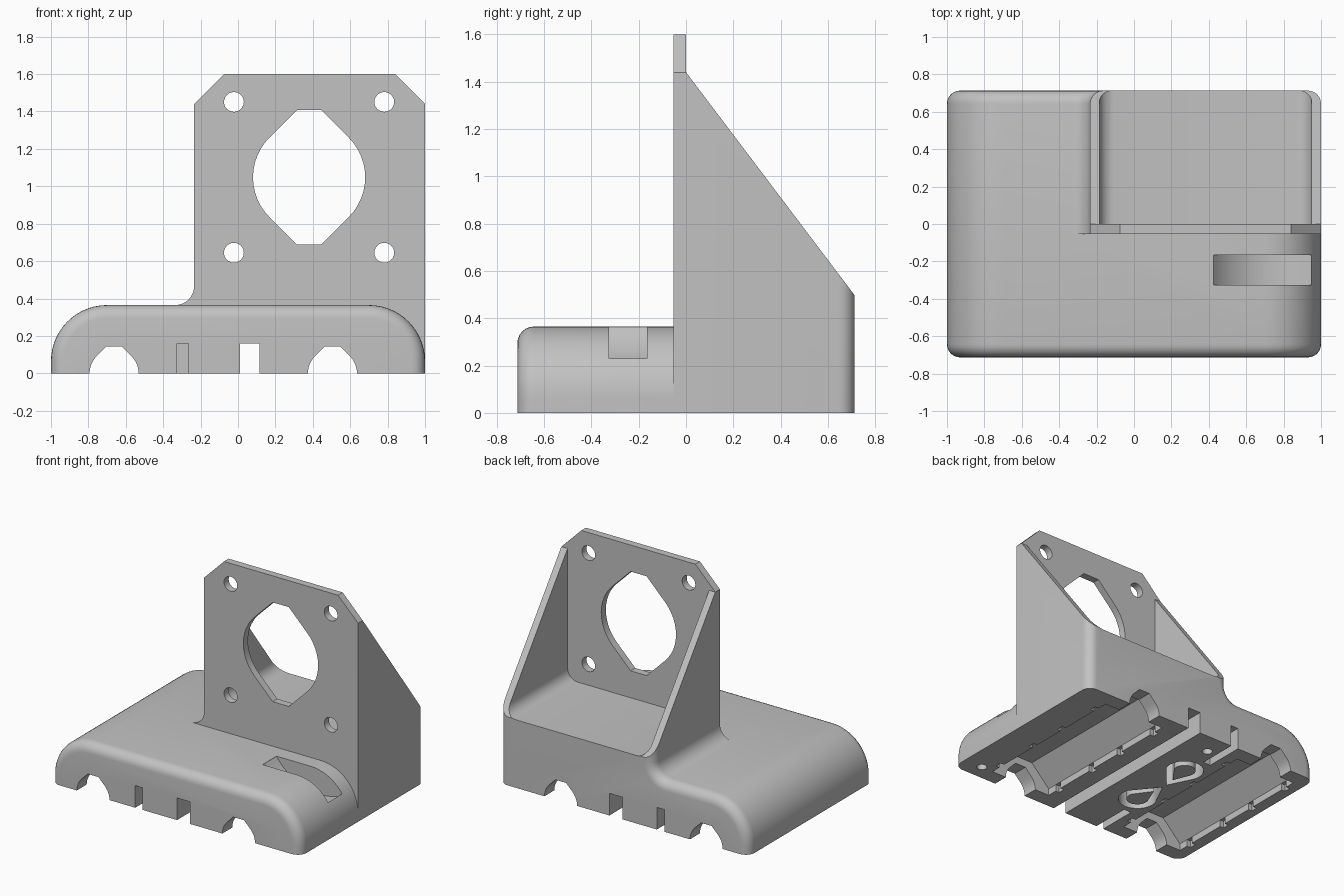
import bpy, bmesh
from math import sin, cos, radians

cube = bpy.data.objects.get("Cube")
if cube:
    bpy.data.objects.remove(cube)

grey = bpy.data.materials.new("light_grey_plastic")
grey.use_nodes = True
colour = (0.54, 0.54, 0.54, 1)
grey.diffuse_color = colour
grey.node_tree.nodes["Principled BSDF"].inputs["Base Color"].default_value = colour


def arc(cx, cz, r, start, end, n=10):
    angles = [radians(start + (end - start) * i / n) for i in range(n + 1)]
    return [(cx + r * cos(a), cz + r * sin(a)) for a in angles]


def prism(name, pts, lo, hi, axis="y", bevel_at=None, bevel=0.07):
    """Extrude a 2D outline along an axis, optionally rounding one end."""
    place = {"x": lambda u, v, w: (w, u, v),
             "y": lambda u, v, w: (u, w, v),
             "z": lambda u, v, w: (u, v, w)}[axis]
    bm = bmesh.new()
    a = [bm.verts.new(place(u, v, lo)) for u, v in pts]
    b = [bm.verts.new(place(u, v, hi)) for u, v in pts]
    bm.faces.new(a)
    bm.faces.new(b[::-1])
    n = len(pts)
    for i in range(n):
        j = (i + 1) % n
        bm.faces.new((a[j], a[i], b[i], b[j]))
    bmesh.ops.recalc_face_normals(bm, faces=bm.faces)
    if bevel_at is not None:
        rim = [e for e in bm.edges
               if all(abs(v.co.y - bevel_at) < 1e-5 for v in e.verts)
               and any(v.co.z > 1e-4 for v in e.verts)]
        bmesh.ops.bevel(bm, geom=rim, offset=bevel, segments=6, profile=0.5,
                        affect="EDGES", clamp_overlap=False)
    mesh = bpy.data.meshes.new(name)
    bm.to_mesh(mesh)
    bm.free()
    mesh.materials.append(grey)
    obj = bpy.data.objects.new(name, mesh)
    bpy.context.collection.objects.link(obj)
    return obj


def boolean(target, tool, mode="DIFFERENCE"):
    mod = target.modifiers.new("boolean", "BOOLEAN")
    mod.operation, mod.solver, mod.object = mode, "EXACT", tool
    bpy.context.view_layer.objects.active = target
    bpy.ops.object.modifier_apply(modifier=mod.name)
    bpy.data.objects.remove(tool)


def cut(pts, lo, hi, axis="y"):
    boolean(body, prism("cutter", pts, lo, hi, axis))


def rect(u0, u1, v0, v1):
    return [(u0, v0), (u1, v0), (u1, v1), (u0, v1)]


def rod_channel(cx, r, top):
    """Open-bottomed round channel with 45 degree shoulders and a flat roof."""
    flat = r * 2 ** 0.5 - top
    return ([(cx + r, -0.1)] + arc(cx, 0, r, 0, 45, 6)
            + [(cx + flat, top), (cx - flat, top)]
            + arc(cx, 0, r, 135, 180, 6) + [(cx - r, -0.1)])


def bearing_pocket(cx, half, top, flat):
    """Trapezoid channel with short upright lips and 45 degree sides."""
    lip = top - (half - flat)
    return [(cx + half, -0.1), (cx + half, lip), (cx + flat, top),
            (cx - flat, top), (cx - half, lip), (cx - half, -0.1)]


def teardrop(cx, cy, r, tip_x, tip_y):
    side = 1 if tip_y > cy else -1
    return arc(cx, cy, r, 20 * side, -200 * side, 20) + [(tip_x, tip_y)]


# Rear body: base outline with the motor tower rising from it
TOP, W, END = 0.365, -0.235, 0.713
rear = ([(-1, 0)] + arc(-0.7, 0.065, 0.3, 180, 90, 14)
        + arc(W - 0.1, TOP + 0.1, 0.1, -90, 0, 8)
        + [(W, 1.44), (-0.075, 1.6), (0.84, 1.6), (1, 1.44), (1, 0)])
body = prism("motor_carriage", rear, -0.053, END, bevel_at=END)

# Sloped tower sides and filleted interior
cut([(0, 1.44), (END, 0.497), (0.9, 0.25), (0.9, 2), (0, 2)], -0.24, 1.2, "x")
cut([(-0.185, 2)] + arc(-0.105, 0.573, 0.08, 180, 270, 6)
    + arc(0.87, 0.573, 0.08, 270, 360, 6) + [(0.95, 2)], 0, 1)

# Front half of the base, rounded along its front edge
front = ([(-1, 0)] + arc(-0.7, 0.065, 0.3, 180, 90, 14)
         + arc(0.7, 0.065, 0.3, 90, 0, 14) + [(1, 0)])
boolean(body, prism("base_front", front, -END, -0.02, bevel_at=-END), "UNION")

# Motor opening and its four bolt holes
MX, MZ = 0.38, 1.048
cut(arc(MX, MZ, 0.3, -45, 45, 12) + [(MX + 0.064, MZ + 0.36), (MX - 0.064, MZ + 0.36)]
    + arc(MX, MZ, 0.3, 135, 225, 12) + [(MX - 0.064, MZ - 0.36), (MX + 0.064, MZ - 0.36)],
    -0.2, 0.1)
for sx in (-1, 1):
    for sz in (-1, 1):
        cut(arc(MX + 0.402 * sx, MZ + 0.403 * sz, 0.053, 0, 345, 23), -0.2, 0.1)

# Scooped tie pocket in the top of the base
cut(arc(0.772, 0.6, 0.42, 214.2, 295, 14) + [(0.95, 0.6), (0.425, 0.6)], -0.325, -0.165)

# Rod channels, bearing pockets and tie notches underneath
for cx in (-0.6625, 0.505):
    cut(rod_channel(cx, 0.131, 0.143), -1, 1)
    cut(bearing_pocket(cx, 0.25, 0.2, 0.1), -0.6, 0.6)
    for y in (-0.5, -0.15, 0.15, 0.5):
        cut(rect(cx - 0.28, cx + 0.28, y - 0.025, y + 0.025), -0.1, 0.05, "z")

# Straight belt channel, belt end slots and clamping loops
cut(rect(0.01, 0.115, -0.1, 0.16), -1, 1)
for s in (-1, 1):
    cut(rect(-0.325, -0.265, *sorted((0.42 * s, 0.9 * s))), -0.1, 0.16, "z")
    cut(teardrop(-0.24, 0.25 * s, 0.13, -0.27, 0.02 * s), -0.1, 0.16, "z")
    boolean(body, prism("belt_island", teardrop(-0.24, 0.25 * s, 0.075, -0.26, 0.1 * s),
                        0, 0.19, "z"), "UNION")

# Blind screw holes in the underside
for x, y in ((0.85, -0.6), (-0.19, 0.55)):
    cut(arc(x, y, 0.035, 0, 340, 17), -0.1, 0.12, "z")

bpy.ops.object.select_all(action="DESELECT")
body.select_set(True)
bpy.context.view_layer.objects.active = body
bpy.ops.object.shade_smooth_by_angle(angle=radians(30))
